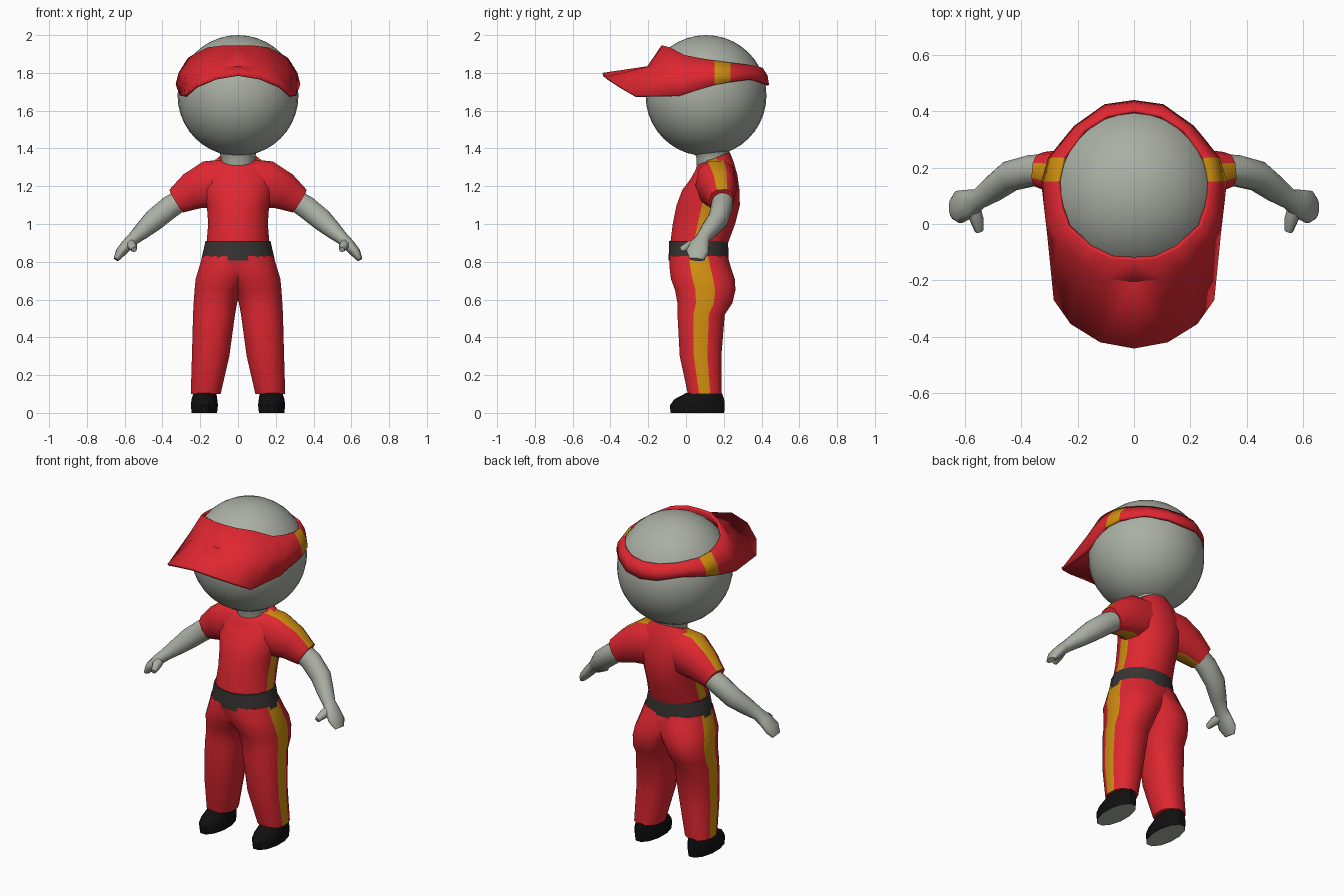
import bpy, bmesh, math
from mathutils import Vector


def material(name, rgb):
    m = bpy.data.materials.new(name)
    m.diffuse_color = (*rgb, 1)
    return m


SKIN = material("grey skin", (0.40, 0.43, 0.37))
RED = material("red cloth", (0.74, 0.02, 0.03))
YELLOW = material("yellow stripe", (0.62, 0.27, 0.005))
BELT = material("dark grey belt", (0.04, 0.034, 0.034))
BLACK = material("black shoe", (0.005, 0.005, 0.005))


def finish(name, bm, mats, angle=55, mirror=False):
    me = bpy.data.meshes.new(name)
    bm.to_mesh(me)
    bm.free()
    for m in mats:
        me.materials.append(m)
    ob = bpy.data.objects.new(name, me)
    bpy.context.collection.objects.link(ob)
    bpy.ops.object.select_all(action='DESELECT')
    ob.select_set(True)
    bpy.context.view_layer.objects.active = ob
    bpy.ops.object.shade_smooth_by_angle(angle=math.radians(angle))
    if mirror:
        ob.modifiers.new("mirror", 'MIRROR')
    return ob


def ring(c, u, v, n, e=1.0):
    """Rounded cross-section with one facet centred on +u and one on -u."""
    pts = []
    for k in range(n):
        a = (k + 0.5) * math.tau / n
        pts.append([math.copysign(abs(f) ** e, f) for f in (math.cos(a), math.sin(a))])
    mu, mv = max(p[0] for p in pts), max(p[1] for p in pts)
    return [Vector(c) + u * (p[0] / mu) + v * (p[1] / mv) for p in pts]


def loft(name, rings, mats, stripes=(), sole=False, **kw):
    """Skin the rings; listed facets get the second material."""
    bm = bmesh.new()
    rows = [[bm.verts.new(p) for p in r] for r in rings]
    n = len(rows[0])
    for a, b in zip(rows, rows[1:]):
        for j in range(n):
            f = bm.faces.new((a[j], a[(j + 1) % n], b[(j + 1) % n], b[j]))
            f.material_index = 1 if j in stripes else 0
    bottom = bm.faces.new(rows[0])
    bottom.material_index = 1 if sole else 0
    bm.faces.new(rows[-1])
    bmesh.ops.recalc_face_normals(bm, faces=bm.faces[:])
    return finish(name, bm, mats, **kw)


def level_rings(rows, n, e=1.0):
    """Rows of (z, centre x, half width, y front, y back, tilt)."""
    return [ring((cx, (y0 + y1) / 2, z), Vector((hw, 0, 0)),
                 Vector((0, (y1 - y0) / 2, tilt)), n, e)
            for z, cx, hw, y0, y1, tilt in rows]


def tube_rings(path, n, e=1.0):
    """Path rows of (x, y, z, half thickness, half depth)."""
    pts = [Vector(p[:3]) for p in path]
    out = []
    for i, p in enumerate(path):
        t = (pts[min(i + 1, len(pts) - 1)] - pts[max(i - 1, 0)]).normalized()
        v = Vector((0, 1, 0))
        v = (v - t * v.dot(t)).normalized()
        u = v.cross(t)
        if u.z < 0:
            u = -u
        out.append(ring(pts[i], u * p[3], v * p[4], n, e))
    return out


# Head and neck
HEAD_C, HEAD_R = Vector((0, 0.106, 1.68)), 0.32
bm = bmesh.new()
bmesh.ops.create_uvsphere(bm, u_segments=32, v_segments=20, radius=HEAD_R)
bmesh.ops.translate(bm, verts=bm.verts[:], vec=HEAD_C)
finish("head", bm, [SKIN])
loft("neck", level_rings([
    (1.25, 0, 0.088, 0.06, 0.225, 0), (1.35, 0, 0.09, 0.055, 0.228, 0),
    (1.39, 0, 0.10, 0.04, 0.23, 0), (1.44, 0, 0.15, -0.02, 0.25, 0)], 16), [SKIN])

# Visor: half outline from front to back, as top edge, fold and outer edge
VISOR = [
    ((0, -0.13, 1.945), (0, -0.205, 1.835), (0, -0.442, 1.80)),
    ((0.08, -0.125, 1.945), (0.10, -0.195, 1.835), (0.12, -0.42, 1.78)),
    ((0.16, -0.085, 1.935), (0.19, -0.15, 1.825), (0.225, -0.355, 1.735)),
    ((0.24, -0.01, 1.895), (0.275, -0.07, 1.80), (0.285, -0.27, 1.682)),
    ((0.255, 0.06, 1.875), (0.312, 0.0, 1.775), (0.308, -0.04, 1.68)),
    ((0.265, 0.15, 1.86), (0.315, 0.15, 1.80), (0.33, 0.15, 1.738)),
    ((0.25, 0.235, 1.852), (0.295, 0.235, 1.80), (0.305, 0.235, 1.753)),
    ((0.18, 0.335, 1.842), (0.205, 0.345, 1.80), (0.21, 0.345, 1.765)),
    ((0.095, 0.385, 1.83), (0.10, 0.42, 1.79), (0.105, 0.425, 1.745)),
    ((0, 0.40, 1.825), (0, 0.432, 1.785), (0, 0.44, 1.735))]
bm = bmesh.new()
cols = []
for col in VISOR:
    cols.append([])
    for p in col:
        d = Vector(p) - HEAD_C
        if d.length < 0.334:
            d = d.normalized() * 0.334
        cols[-1].append(bm.verts.new(HEAD_C + d))
for i, (a, b) in enumerate(zip(cols, cols[1:])):
    for j in range(2):
        f = bm.faces.new((a[j], a[j + 1], b[j + 1], b[j]))
        f.material_index = 1 if i == 5 else 0
visor = finish("visor", bm, [RED, YELLOW], angle=40, mirror=True)
solid = visor.modifiers.new("thickness", 'SOLIDIFY')
solid.thickness, solid.offset = 0.016, -1

# Shirt body with side stripes
loft("shirt", level_rings([
    (0.88, 0, 0.168, -0.085, 0.215, 0), (1.0, 0, 0.158, -0.07, 0.26, 0),
    (1.10, 0, 0.165, -0.05, 0.285, 0), (1.18, 0, 0.185, -0.02, 0.283, 0),
    (1.25, 0, 0.185, 0.025, 0.272, 0.01), (1.31, 0, 0.155, 0.05, 0.25, 0.025),
    (1.345, 0, 0.105, 0.057, 0.232, 0.035)], 16), [RED, YELLOW], stripes=(15, 7))

# Sleeves with a stripe above and below
loft("sleeve", tube_rings([
    (0.04, 0.16, 1.23, 0.115, 0.10), (0.15, 0.16, 1.21, 0.125, 0.11),
    (0.24, 0.18, 1.175, 0.10, 0.088), (0.325, 0.19, 1.122, 0.07, 0.066)], 10, 0.78),
    [RED, YELLOW], stripes=(9, 4), mirror=True)

# Arms with mitten hands and thumbs
loft("arm", tube_rings([
    (0.28, 0.195, 1.14, 0.055, 0.055), (0.36, 0.19, 1.09, 0.06, 0.055),
    (0.44, 0.17, 1.025, 0.058, 0.053), (0.50, 0.125, 0.97, 0.046, 0.046),
    (0.55, 0.09, 0.925, 0.034, 0.036), (0.585, 0.073, 0.892, 0.031, 0.05),
    (0.622, 0.06, 0.85, 0.027, 0.058), (0.645, 0.055, 0.812, 0.014, 0.036)], 12),
    [SKIN], mirror=True)
loft("thumb", tube_rings([
    (0.575, 0.075, 0.90, 0.026, 0.026), (0.56, 0.02, 0.885, 0.024, 0.024),
    (0.55, -0.025, 0.865, 0.014, 0.014)], 8), [SKIN], mirror=True)

# Belt
loft("belt", level_rings([
    (0.808, 0, 0.195, -0.092, 0.225, 0), (0.91, 0, 0.172, -0.09, 0.223, 0)], 16), [BELT])

# Trouser legs overlap at the hips, with a stripe down the outside
loft("trouser_leg", level_rings([
    (0.10, 0.171, 0.079, 0.01, 0.188, 0), (0.30, 0.145, 0.099, -0.033, 0.187, 0),
    (0.52, 0.127, 0.111, -0.045, 0.205, 0), (0.58, 0.12, 0.115, -0.045, 0.245, 0),
    (0.65, 0.106, 0.124, -0.058, 0.262, 0), (0.71, 0.078, 0.146, -0.08, 0.258, 0),
    (0.77, 0.032, 0.174, -0.087, 0.238, 0), (0.83, 0, 0.188, -0.086, 0.22, 0)], 12, 0.85),
    [RED, YELLOW], stripes=(11,), mirror=True)

# Shoes with pale soles
loft("shoe", level_rings([
    (0.0, 0.178, 0.067, -0.082, 0.202, 0), (0.04, 0.178, 0.072, -0.085, 0.205, 0),
    (0.072, 0.178, 0.068, -0.062, 0.202, 0), (0.105, 0.175, 0.06, 0.0, 0.19, 0)], 12),
    [BLACK, SKIN], sole=True, angle=35, mirror=True)
